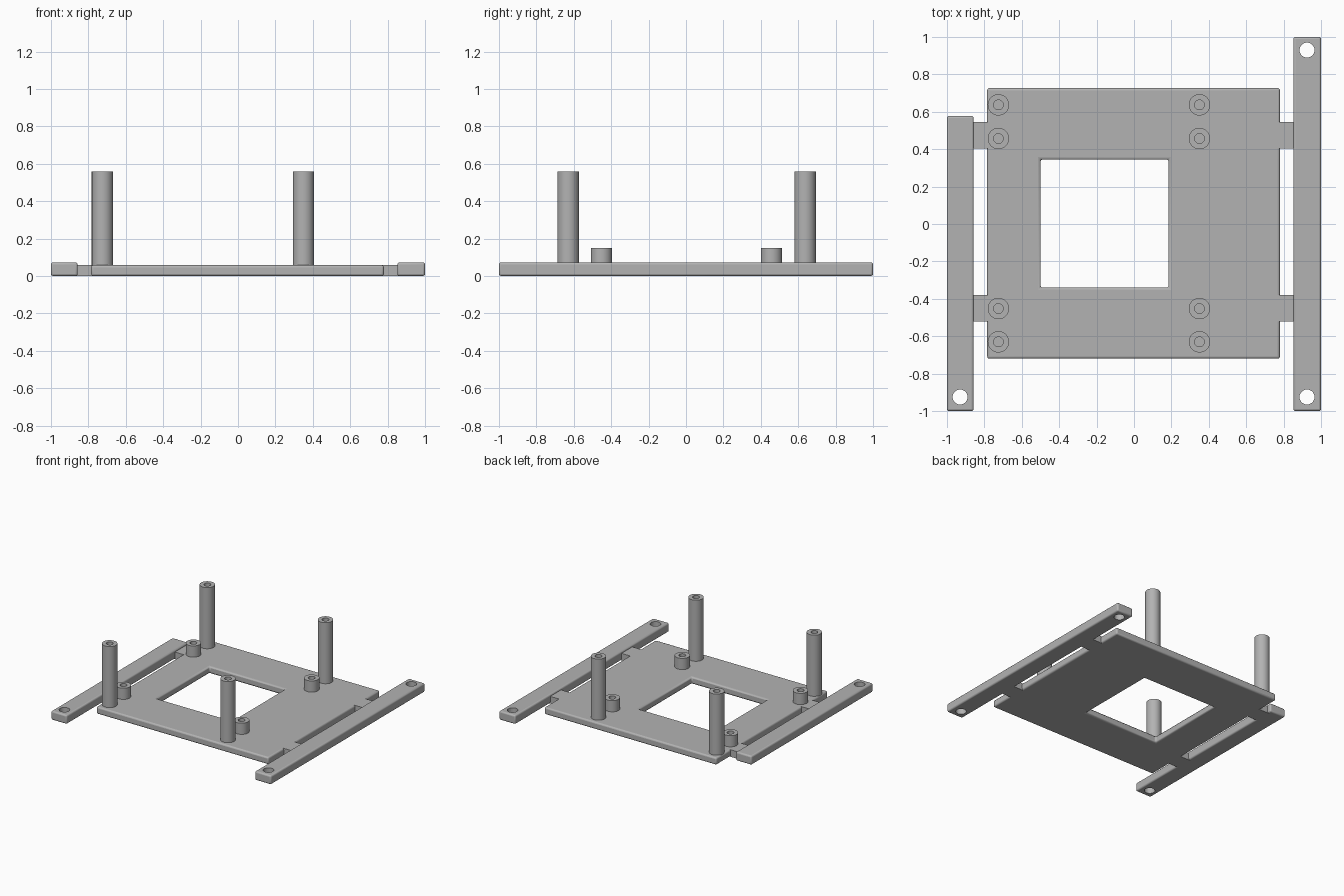
import bpy, bmesh, math

cube = bpy.data.objects.get("Cube")
if cube:
    bpy.data.objects.remove(cube, do_unlink=True)

grey = bpy.data.materials.new("plain grey")
grey.use_nodes = True
COLOUR = (0.45, 0.45, 0.45, 1)
grey.diffuse_color = COLOUR
grey.node_tree.nodes["Principled BSDF"].inputs["Base Color"].default_value = COLOUR

PLATE_TOP = 0.058
RAIL_TOP = 0.073


def finish(bm, name):
    bmesh.ops.recalc_face_normals(bm, faces=bm.faces)
    mesh = bpy.data.meshes.new(name)
    bm.to_mesh(mesh)
    bm.free()
    mesh.materials.append(grey)
    obj = bpy.data.objects.new(name, mesh)
    bpy.context.collection.objects.link(obj)
    return obj


def slab(name, xs, ys, top, skip=(), bevel=0.012):
    """Grid of cells between the given lines, minus skipped cells, thickened up to top."""
    bm = bmesh.new()
    grid = [[bm.verts.new((x, y, 0)) for y in ys] for x in xs]
    for i in range(len(xs) - 1):
        for j in range(len(ys) - 1):
            if (i, j) not in skip:
                bm.faces.new((grid[i][j], grid[i + 1][j], grid[i + 1][j + 1], grid[i][j + 1]))
    extruded = bmesh.ops.extrude_face_region(bm, geom=bm.faces[:])["geom"]
    verts = [v for v in extruded if isinstance(v, bmesh.types.BMVert)]
    bmesh.ops.translate(bm, vec=(0, 0, top), verts=verts)
    obj = finish(bm, name)
    if bevel:
        mod = obj.modifiers.new("rounded edges", "BEVEL")
        mod.width = bevel
        mod.segments = 3
        mod.limit_method = "ANGLE"
    return obj


def smooth(obj):
    bpy.ops.object.select_all(action="DESELECT")
    obj.select_set(True)
    bpy.context.view_layer.objects.active = obj
    bpy.ops.object.shade_smooth_by_angle(angle=math.radians(35))


def drill(obj, name, x, y, radius):
    """Cut an upright round hole through obj."""
    bm = bmesh.new()
    bmesh.ops.create_cone(bm, cap_ends=True, segments=48, radius1=radius, radius2=radius, depth=0.4)
    bmesh.ops.translate(bm, vec=(x, y, 0), verts=bm.verts)
    cutter = finish(bm, name)
    cutter.hide_render = True
    cutter.hide_set(True)
    cutter.display_type = "WIRE"
    mod = obj.modifiers.new("screw hole", "BOOLEAN")
    mod.operation = "DIFFERENCE"
    mod.solver = "EXACT"
    mod.object = cutter


def standoff(name, x, y, top):
    """Round post with a blind screw hole, spun from a half profile."""
    bm = bmesh.new()
    base = PLATE_TOP - 0.02
    outer, inner = 0.057, 0.026
    profile = [(0, base), (outer, base), (outer, top), (inner, top), (inner, PLATE_TOP), (0, PLATE_TOP)]
    verts = [bm.verts.new((r, 0, z)) for r, z in profile]
    edges = [bm.edges.new(pair) for pair in zip(verts, verts[1:])]
    bmesh.ops.spin(bm, geom=verts + edges, cent=(0, 0, 0), axis=(0, 0, 1),
                   angle=math.tau, steps=48)
    bmesh.ops.remove_doubles(bm, verts=bm.verts, dist=0.0001)
    bmesh.ops.translate(bm, vec=(x, y, 0), verts=bm.verts)
    smooth(finish(bm, name))


# Base plate with its rectangular window
smooth(slab("base_plate", (-0.785, -0.5, 0.185, 0.78), (-0.72, -0.34, 0.345, 0.727),
            PLATE_TOP, skip={(1, 1)}))

# Side rails with screw holes at their ends
right_rail = slab("right_rail", (-1, -0.857), (-1, 0.578), RAIL_TOP)
drill(right_rail, "right_front_hole_cutter", -0.93, -0.925, 0.04)
left_rail = slab("left_rail", (0.852, 1), (-1, 1), RAIL_TOP)
drill(left_rail, "left_front_hole_cutter", 0.925, -0.925, 0.04)
drill(left_rail, "left_back_hole_cutter", 0.925, 0.93, 0.04)
smooth(right_rail)
smooth(left_rail)

# Tabs joining the plate to the rails
for side, xs in (("right", (-0.88, -0.76)), ("left", (0.76, 0.88))):
    for end, ys in (("front", (-0.52, -0.38)), ("back", (0.405, 0.545))):
        slab(f"{side}_{end}_tab", xs, ys, PLATE_TOP, bevel=0)

# Standoffs: tall ones outside, short ones inside
for side, x in (("right", -0.725), ("left", 0.35)):
    for end, tall_y, short_y in (("front", -0.63, -0.452), ("back", 0.637, 0.457)):
        standoff(f"{side}_{end}_tall_post", x, tall_y, 0.56)
        standoff(f"{side}_{end}_short_post", x, short_y, 0.15)
